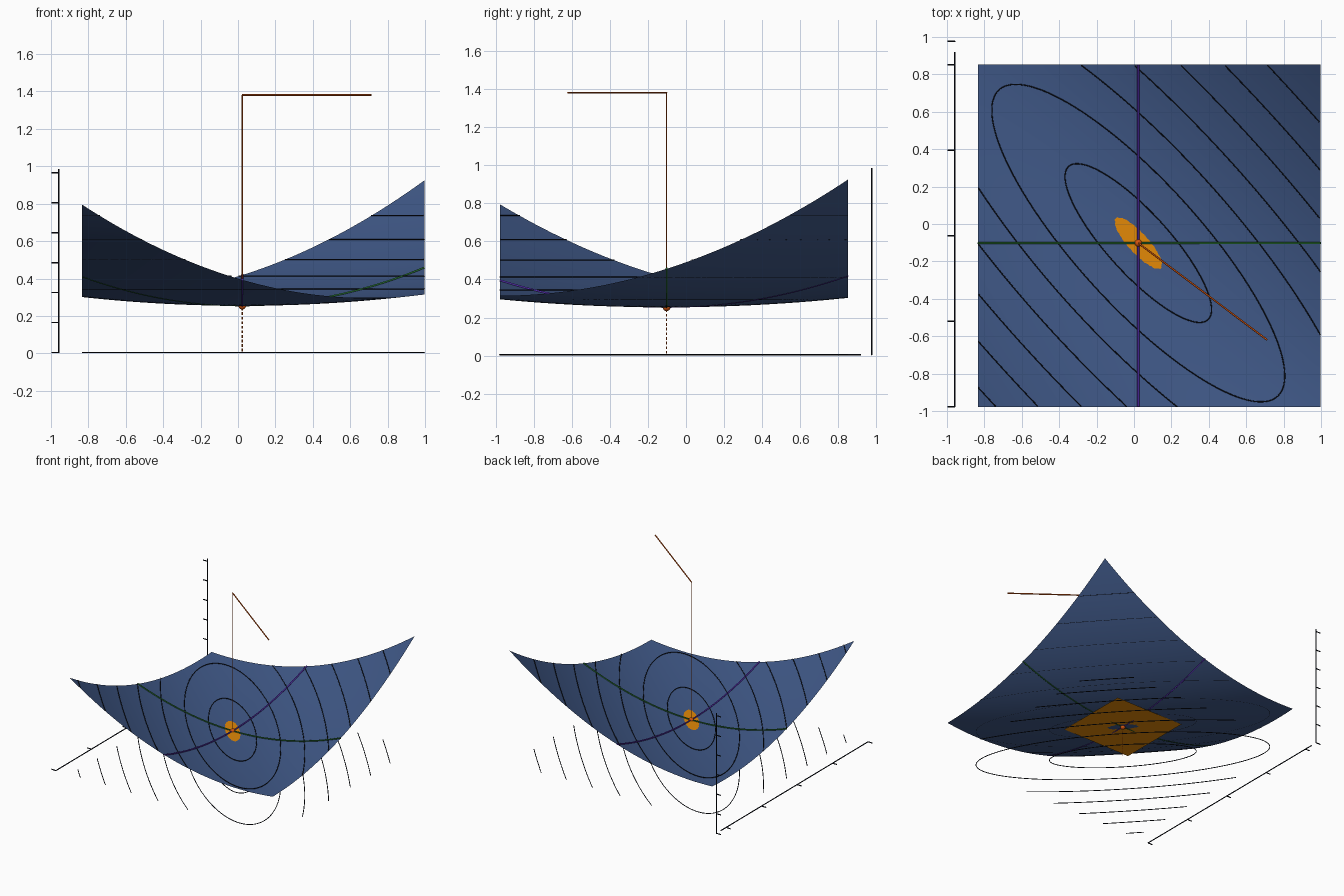
import bpy, bmesh, math

if "Cube" in bpy.data.objects:
    bpy.data.objects.remove(bpy.data.objects["Cube"])

# Domain of the bowl, its lowest point and its quadratic shape
X0, X1, Y0, Y1 = -0.834, 0.998, -0.978, 0.852
CX, CY, BASE = 0.023, -0.102, 0.254
A, B, C = 0.2125, 0.328, 0.181
FLOOR, LIFT, THIN = 0.005, 0.0026, 0.004


def material(name, rgb):
    m = bpy.data.materials.new(name)
    m.use_nodes = True
    m.diffuse_color = (*rgb, 1)
    m.node_tree.nodes["Principled BSDF"].inputs["Base Color"].default_value = (*rgb, 1)
    return m


blue = material("slate blue", (0.052, 0.101, 0.25))
orange = material("orange", (0.76, 0.25, 0.002))
rust = material("rust", (0.65, 0.09, 0.005))
green = material("green", (0.016, 0.13, 0.025))
purple = material("purple", (0.09, 0.026, 0.42))
ink = material("ink", (0.005, 0.007, 0.014))


def height(x, y):
    u, v = x - CX, y - CY
    return BASE + A * u * u + B * u * v + C * v * v


def mesh_object(name, bm, mat):
    me = bpy.data.meshes.new(name)
    bm.to_mesh(me)
    bm.free()
    me.materials.append(mat)
    ob = bpy.data.objects.new(name, me)
    bpy.context.collection.objects.link(ob)


def tubes(name, paths, mat, radius=THIN, closed=False):
    """Round wires along several paths, turned into one mesh."""
    cu = bpy.data.curves.new(name, "CURVE")
    cu.dimensions = "3D"
    cu.bevel_depth = radius
    cu.bevel_resolution = 1
    cu.use_fill_caps = True
    for path in paths:
        sp = cu.splines.new("POLY")
        sp.points.add(len(path) - 1)
        for p, co in zip(sp.points, path):
            p.co = (*co, 1)
        sp.use_cyclic_u = closed
    cu.materials.append(mat)
    ob = bpy.data.objects.new(name, cu)
    bpy.context.collection.objects.link(ob)
    bpy.ops.object.select_all(action="DESELECT")
    ob.select_set(True)
    bpy.context.view_layer.objects.active = ob
    bpy.ops.object.convert(target="MESH")


# Curved sheet
bm = bmesh.new()
bmesh.ops.create_grid(bm, x_segments=64, y_segments=64, size=0.5)
for v in bm.verts:
    x = X0 + (v.co.x + 0.5) * (X1 - X0)
    y = Y0 + (v.co.y + 0.5) * (Y1 - Y0)
    v.co = (x, y, height(x, y))
for f in bm.faces:
    f.smooth = True
mesh_object("curved_sheet", bm, blue)

# Thin tangent plate at the lowest point
bm = bmesh.new()
bmesh.ops.create_cube(bm, size=1)
bmesh.ops.scale(bm, verts=bm.verts, vec=(0.62, 0.62, 0.0006))
bmesh.ops.translate(bm, verts=bm.verts, vec=(CX, CY, BASE + 0.0008))
mesh_object("tangent_plate", bm, orange)

# Marker ball
bm = bmesh.new()
bmesh.ops.create_uvsphere(bm, u_segments=20, v_segments=12, radius=0.02)
bmesh.ops.translate(bm, verts=bm.verts, vec=(CX, CY, BASE))
for f in bm.faces:
    f.smooth = True
mesh_object("marker_ball", bm, rust)


# Level curves of the sheet, clipped to its domain
def level_runs(h, n=1600):
    k = C - B * B / (4 * A)
    pts = []
    for i in range(n):
        t = 2 * math.pi * i / n
        v = math.sqrt(h / k) * math.sin(t)
        u = math.sqrt(h / A) * math.cos(t) - B * v / (2 * A)
        pts.append((CX + u, CY + v))
    inside = [X0 <= x <= X1 and Y0 <= y <= Y1 for x, y in pts]
    if all(inside):
        return [pts[::10]], True
    start = inside.index(False)
    runs, run = [], []
    for i in range(n + 1):
        j = (start + i) % n
        if inside[j]:
            run.append(pts[j])
        elif run:
            runs.append(run[:-1:8] + run[-1:])
            run = []
    return [r for r in runs if len(r) > 1], False


for k in range(1, 8):
    rise = 0.0098 * k * k
    runs, closed = level_runs(rise)
    for label, z in (("sheet", BASE + rise + LIFT), ("floor", FLOOR)):
        paths = [[(x, y, z) for x, y in r] for r in runs]
        tubes(f"{label}_contour_{k}", paths, ink, 0.003, closed)

# Section curves through the lowest point
N = 64
xs = [X0 + (X1 - X0) * i / N for i in range(N + 1)]
ys = [Y0 + (Y1 - Y0) * i / N for i in range(N + 1)]
tubes("section_along_x", [[(x, CY, height(x, CY) + LIFT) for x in xs]], green, 0.006)
tubes("section_along_y", [[(CX, y, height(CX, y) + LIFT) for y in ys]], purple, 0.006)

# Pole, its horizontal pointer and the dashed drop line
TOP = 1.381
tubes("pole", [[(CX, CY, BASE), (CX, CY, TOP)]], rust, 0.003)
tubes("pointer", [[(CX, CY, TOP), (0.712, -0.62, TOP)]], rust, 0.005)
dashes = 10
step = (BASE - 0.01) / dashes
tubes("drop_line", [[(CX, CY, 0.01 + i * step), (CX, CY, 0.01 + (i + 0.6) * step)]
                    for i in range(dashes)], rust, 0.003)

# Scale bars with ticks
AX, AY, TICK = -0.958, 0.976, 0.04
depth = [[(AX, Y0, FLOOR), (AX, 0.92, FLOOR)]]
for i in range(5):
    y = Y0 + (Y1 - Y0) * i / 4
    depth.append([(AX, y, FLOOR), (AX - TICK, y, FLOOR)])
tubes("depth_scale", depth, ink)
tall = [[(AX, AY, FLOOR), (AX, AY, 0.985)]]
for i in range(7):
    z = FLOOR + 0.16 * i
    tall.append([(AX, AY, z), (AX - TICK, AY, z)])
tubes("height_scale", tall, ink)
